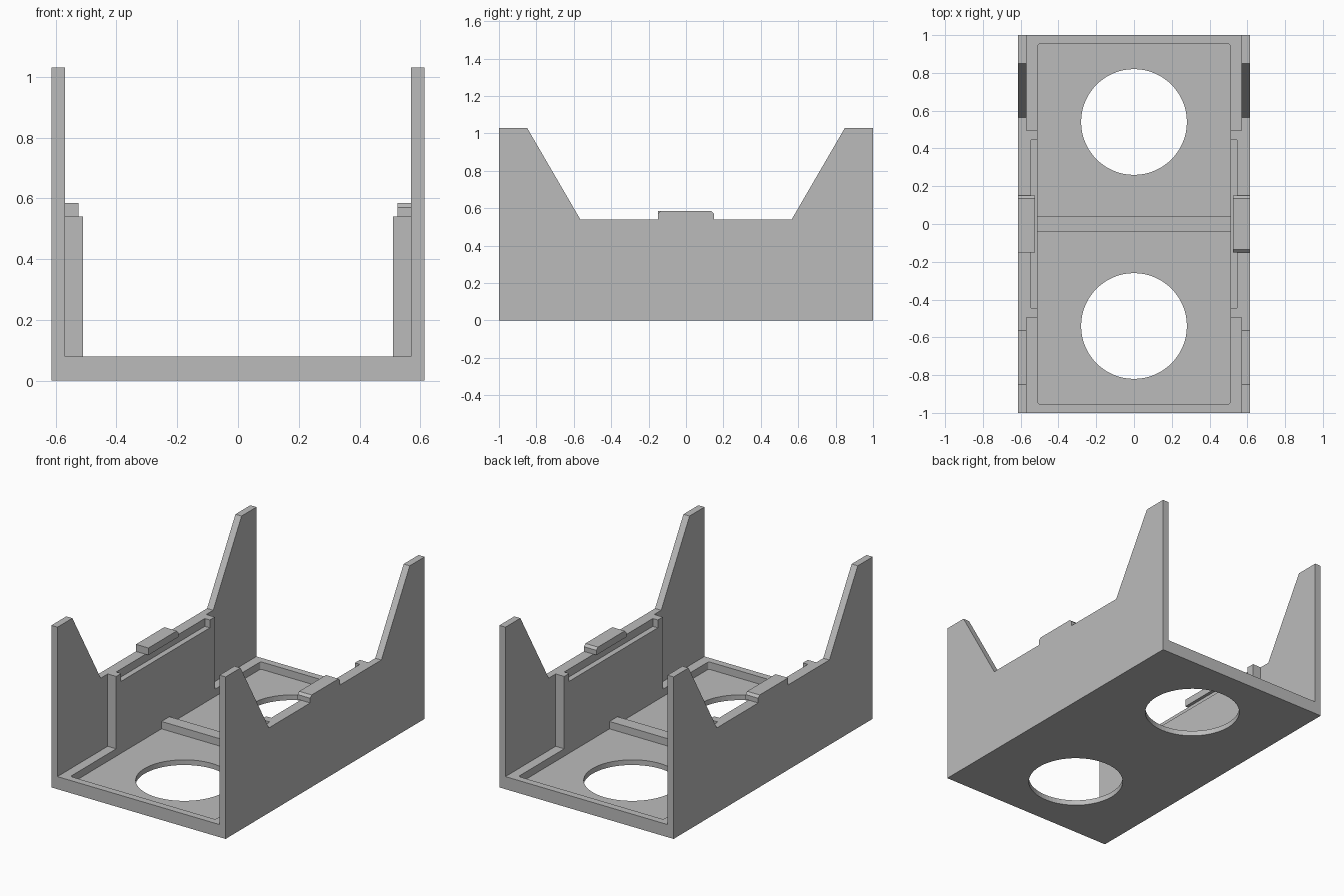
import bpy, bmesh, math
from mathutils import Vector

if "Cube" in bpy.data.objects:
    bpy.data.objects.remove(bpy.data.objects["Cube"])

grey = bpy.data.materials.new("plain grey")
grey.diffuse_color = (0.5, 0.5, 0.5, 1)
grey.use_nodes = True
grey.node_tree.nodes["Principled BSDF"].inputs["Base Color"].default_value = grey.diffuse_color

W, L = 0.613, 1.0            # half width, half length
WALL_IN, PAD_IN = 0.57, 0.51  # inner faces of wall and pad
FLOOR, RIM, LEDGE = 0.033, 0.08, 0.54


def prism(name, pts, axis, lo, hi):
    """Extrude a closed profile: (x, y) along z, or (y, z) along x."""
    bm = bmesh.new()
    place = (lambda p, t: (p[0], p[1], t)) if axis == 'z' else (lambda p, t: (t, p[0], p[1]))
    face = bm.faces.new([bm.verts.new(place(p, lo)) for p in pts])
    ext = bmesh.ops.extrude_face_region(bm, geom=[face])
    shift = Vector(place((0, 0), hi - lo))
    bmesh.ops.translate(bm, vec=shift,
                        verts=[v for v in ext['geom'] if isinstance(v, bmesh.types.BMVert)])
    bmesh.ops.recalc_face_normals(bm, faces=bm.faces[:])
    me = bpy.data.meshes.new(name)
    bm.to_mesh(me)
    bm.free()
    me.materials.append(grey)
    ob = bpy.data.objects.new(name, me)
    bpy.context.collection.objects.link(ob)
    return ob


def box(name, x0, x1, y0, y1, z0, z1):
    return prism(name, [(x0, y0), (x1, y0), (x1, y1), (x0, y1)], 'z', z0, z1)


def combine(target, tool, op):
    """Apply a boolean and discard the tool."""
    mod = target.modifiers.new(op, 'BOOLEAN')
    mod.operation, mod.solver, mod.object = op, 'EXACT', tool
    bpy.context.view_layer.objects.active = target
    bpy.ops.object.modifier_apply(modifier=mod.name)
    bpy.data.objects.remove(tool, do_unlink=True)


def arc(cx, cy, r, a0, a1, n):
    return [(cx + r * math.cos(a0 + (a1 - a0) * i / n),
             cy + r * math.sin(a0 + (a1 - a0) * i / n)) for i in range(n + 1)]


# Base tray with a rounded recess
body = box("bracket_body", -W, W, -L, L, 0, RIM)
r, ry = 0.015, 0.955
outline = []
for i, (sx, sy) in enumerate([(1, 1), (-1, 1), (-1, -1), (1, -1)]):
    outline += arc(sx * (PAD_IN - r), sy * (ry - r), r,
                   i * math.pi / 2, (i + 1) * math.pi / 2, 4)
combine(body, prism("recess", outline, 'z', FLOOR, 0.3), 'DIFFERENCE')

# Cross bar between the two recess halves
combine(body, box("cross_bar", -0.54, 0.54, -0.04, 0.04, 0.01, RIM), 'UNION')

# Two round holes
for y in (-0.54, 0.54):
    circle = arc(0, y, 0.28, 0, 2 * math.pi, 64)[:-1]
    combine(body, prism("hole", circle, 'z', -0.1, 0.3), 'DIFFERENCE')

# Side walls with raised corners, thick pads, notches and top tabs
wall = [(-L, 0), (L, 0), (L, 1.03), (0.85, 1.03), (0.565, LEDGE),
        (-0.565, LEDGE), (-0.85, 1.03), (-L, 1.03)]
c = 0.015
for s in (-1, 1):
    def span(a, b):
        return sorted((s * a, s * b))
    combine(body, prism("side_wall", wall, 'x', *span(WALL_IN, W)), 'UNION')
    combine(body, box("pad", *span(PAD_IN, 0.59), -0.495, 0.495, 0.05, LEDGE), 'UNION')
    combine(body, box("notch", *span(0.4, 0.545), -0.445, 0.445, LEDGE - 0.05, 0.8), 'DIFFERENCE')
    # both tabs are chamfered at the back, only the right one at the front
    front = [(-0.15, 0.585 - c), (-0.15 + c, 0.585)] if s > 0 else [(-0.15, 0.585)]
    tab = [(0.15, LEDGE), (-0.15, LEDGE)] + front + [(0.15 - c, 0.585), (0.15, 0.585 - c)]
    combine(body, prism("tab", tab, 'x', *span(0.525, W)), 'UNION')
